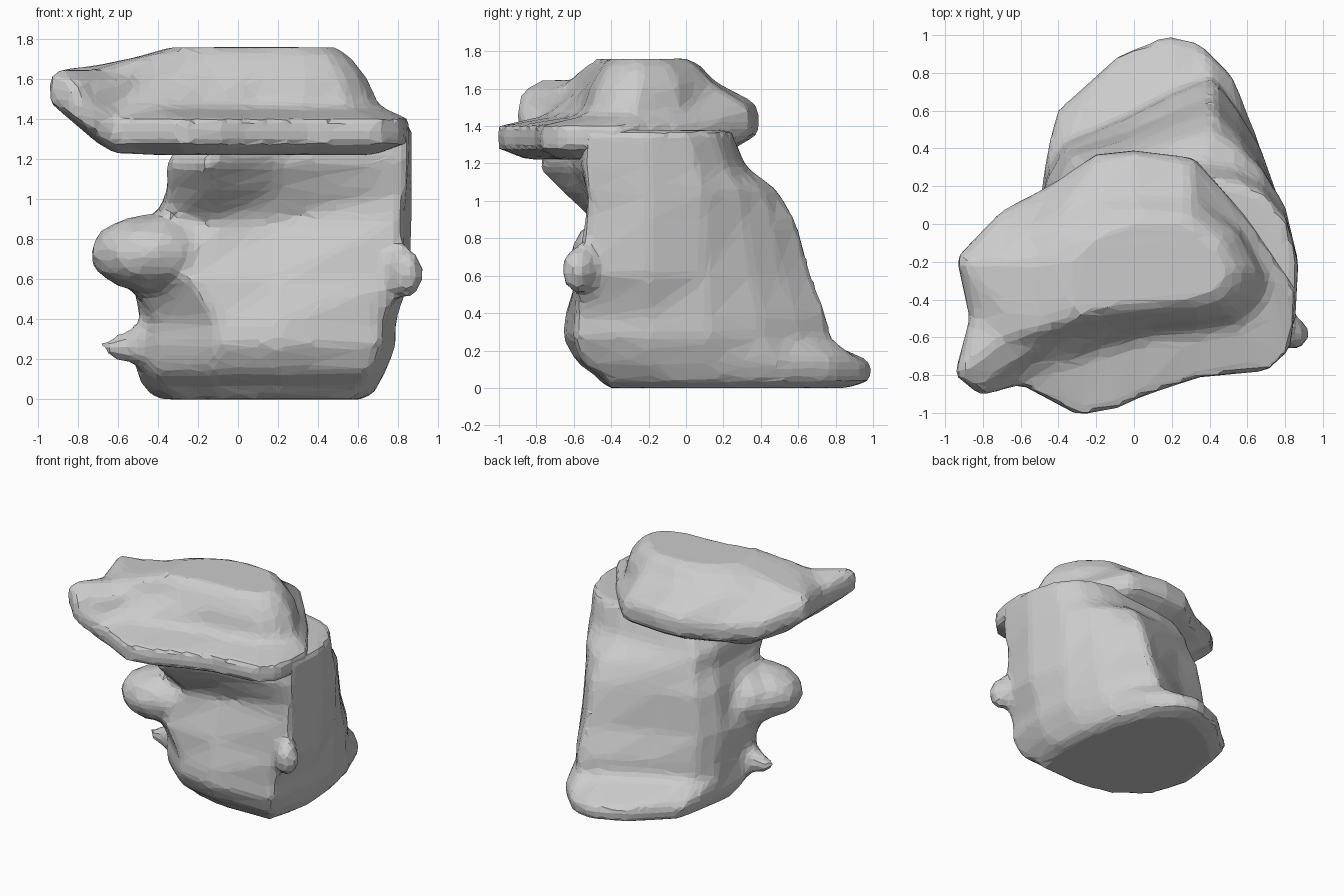
import bpy
import bmesh
from mathutils import Matrix, Vector

default_cube = bpy.data.objects.get("Cube")
if default_cube:
    bpy.data.objects.remove(default_cube, do_unlink=True)

# Plain grey stone
stone = bpy.data.materials.new("grey_stone")
stone.use_nodes = True
grey = (.6, .6, .6, 1)
stone.diffuse_color = grey
stone.node_tree.nodes["Principled BSDF"].inputs["Base Color"].default_value = grey


def scaled(outline, factor, centre):
    """Shrink or grow an outline about a centre point."""
    middle = Vector(centre)
    return [tuple(middle + (Vector(point) - middle) * factor) for point in outline]


def no_bend(x, y):
    """Keep every section level."""
    return 0


def loft(bm, sections, bend=no_bend):
    """Skin a stack of (height, outline) sections and close both ends."""
    rings = []
    for height, outline in sections:
        ring = [bm.verts.new((x, y, height + bend(x, y))) for x, y in outline]
        rings.append(ring)
    for lower, upper in zip(rings, rings[1:]):
        count = len(lower)
        for i in range(count):
            following = (i + 1) % count
            bm.faces.new((lower[i], lower[following], upper[following], upper[i]))
    bm.faces.new(list(reversed(rings[0])))
    bm.faces.new(rings[-1])


def lump(bm, centre, radii):
    """Add an ellipsoid bulge that fuses with the rock around it."""
    placement = Matrix.Translation(centre) @ Matrix.Diagonal((*radii, 1))
    bmesh.ops.create_icosphere(bm, subdivisions=2, radius=1, matrix=placement)


def spike(bm, base, tip, radius):
    """Add a blunt cone running from base to tip."""
    start, end = Vector(base), Vector(tip)
    axis = end - start
    turn = axis.to_track_quat("Z", "Y").to_matrix().to_4x4()
    placement = Matrix.Translation((start + end) / 2) @ turn
    bmesh.ops.create_cone(bm, cap_ends=True, segments=6, radius1=radius,
                          radius2=radius / 5, depth=axis.length, matrix=placement)


def make_rock(name, bm):
    """Fuse the overlapping shapes and break the surface into flat facets."""
    bmesh.ops.recalc_face_normals(bm, faces=bm.faces)
    mesh = bpy.data.meshes.new(name)
    bm.to_mesh(mesh)
    bm.free()
    mesh.materials.append(stone)
    rock = bpy.data.objects.new(name, mesh)
    bpy.context.collection.objects.link(rock)
    fuse = rock.modifiers.new("fuse", "REMESH")
    fuse.mode = "VOXEL"
    fuse.voxel_size = .04
    soften = rock.modifiers.new("soften", "SMOOTH")
    soften.factor = .5
    soften.iterations = 2
    facet = rock.modifiers.new("facet", "DECIMATE")
    facet.ratio = .18


# Body outlines, counter-clockwise from the left side
foot = [(.74, -.2), (.72, .15), (.65, .47), (.53, .78), (.36, .95), (.18, 1), (-.1, .88),
        (-.42, .59), (-.47, .33), (-.52, .02), (-.42, -.28), (-.14, -.52), (.2, -.59), (.66, -.56)]
low = [(.79, -.2), (.77, .12), (.67, .4), (.55, .6), (.42, .77), (.25, .71), (-.05, .56),
       (-.38, .42), (-.47, .27), (-.5, -.05), (-.43, -.3), (-.1, -.6), (.2, -.66), (.72, -.6)]
waist = [(.86, -.2), (.78, .1), (.67, .35), (.56, .51), (.42, .68), (.28, .62), (-.05, .48),
         (-.38, .38), (-.47, .22), (-.53, -.1), (-.48, -.38), (-.24, -.56), (.2, -.58), (.82, -.58)]
chest = [(.87, -.2), (.79, .1), (.67, .31), (.56, .46), (.43, .59), (.28, .55), (-.05, .44),
         (-.33, .36), (-.41, .2), (-.41, -.1), (-.36, -.38), (-.1, -.5), (.2, -.47), (.82, -.54)]
neck = [(.87, -.2), (.8, .1), (.68, .29), (.56, .41), (.42, .49), (.26, .46), (-.05, .39),
        (-.28, .31), (-.35, .12), (-.35, -.2), (-.35, -.5), (-.14, -.68), (.2, -.55), (.84, -.53)]
collar = [(.87, -.2), (.8, .06), (.67, .22), (.53, .29), (.38, .32), (.22, .32), (-.05, .31),
          (-.28, .27), (-.35, .1), (-.35, -.2), (-.36, -.58), (-.16, -.8), (.2, -.62), (.85, -.55)]

body = bmesh.new()
loft(body, [
    (0, scaled(foot, .82, (.15, .3))),
    (.04, scaled(foot, .91, (.15, .95))),
    (.14, foot),
    (.27, low),
    (.38, scaled(low, .99, (.7, .5))),
    (.6, waist),
    (.9, chest),
    (1.06, neck),
    (1.18, collar),
    (1.38, scaled(collar, .88, (.88, -.35))),
])

# Bulges and broken corners on the body
lump(body, (-.44, -.35, .73), (.31, .27, .2))
lump(body, (-.3, -.24, .71), (.36, .32, .24))
lump(body, (.84, -.58, .63), (.09, .09, .13))
spike(body, (-.35, -.12, .28), (-.68, -.12, .25), .17)
make_rock("rock_body", body)

# Cap outlines: overhanging rim, shoulder above it, and crown
rim = [(.86, -.35), (.6, .03), (.32, .35), (0, .39), (-.2, .37), (-.45, .2), (-.7, .07),
       (-.94, -.18), (-.87, -.5), (-.95, -.8), (-.81, -.91), (-.6, -.85), (-.3, -1.01),
       (-.1, -.98), (.05, -.91), (.35, -.81), (.7, -.78), (.83, -.66)]
shoulder = [(.72, -.3), (.57, -.03), (.3, .31), (0, .36), (-.2, .33), (-.45, .15), (-.68, .03),
            (-.91, -.2), (-.84, -.5), (-.92, -.79), (-.81, -.88), (-.6, -.76), (-.4, -.74),
            (-.2, -.66), (.05, -.58), (.35, -.55), (.55, -.52), (.66, -.42)]
crown = [(.65, -.25), (.54, -.04), (.3, .13), (0, .15), (-.2, .13), (-.4, .06), (-.55, -.03),
         (-.7, -.2), (-.7, -.45), (-.68, -.6), (-.6, -.65), (-.45, -.6), (-.3, -.57),
         (-.1, -.55), (.1, -.53), (.35, -.51), (.52, -.47), (.61, -.38)]


def cap_bend(x, y):
    """Raise the pointed right end and the back edge of the cap."""
    right_end = max(0, -x - .6) * .6
    back_edge = max(0, y) * .2
    return right_end + back_edge


cap = bmesh.new()
loft(cap, [
    (1.22, scaled(rim, .78, (.1, -.3))),
    (1.28, rim),
    (1.4, rim),
    (1.46, shoulder),
    (1.61, crown),
    (1.71, scaled(crown, .8, (.25, -.22))),
    (1.76, scaled(crown, .62, (.25, -.22))),
], cap_bend)
make_rock("rock_cap", cap)
